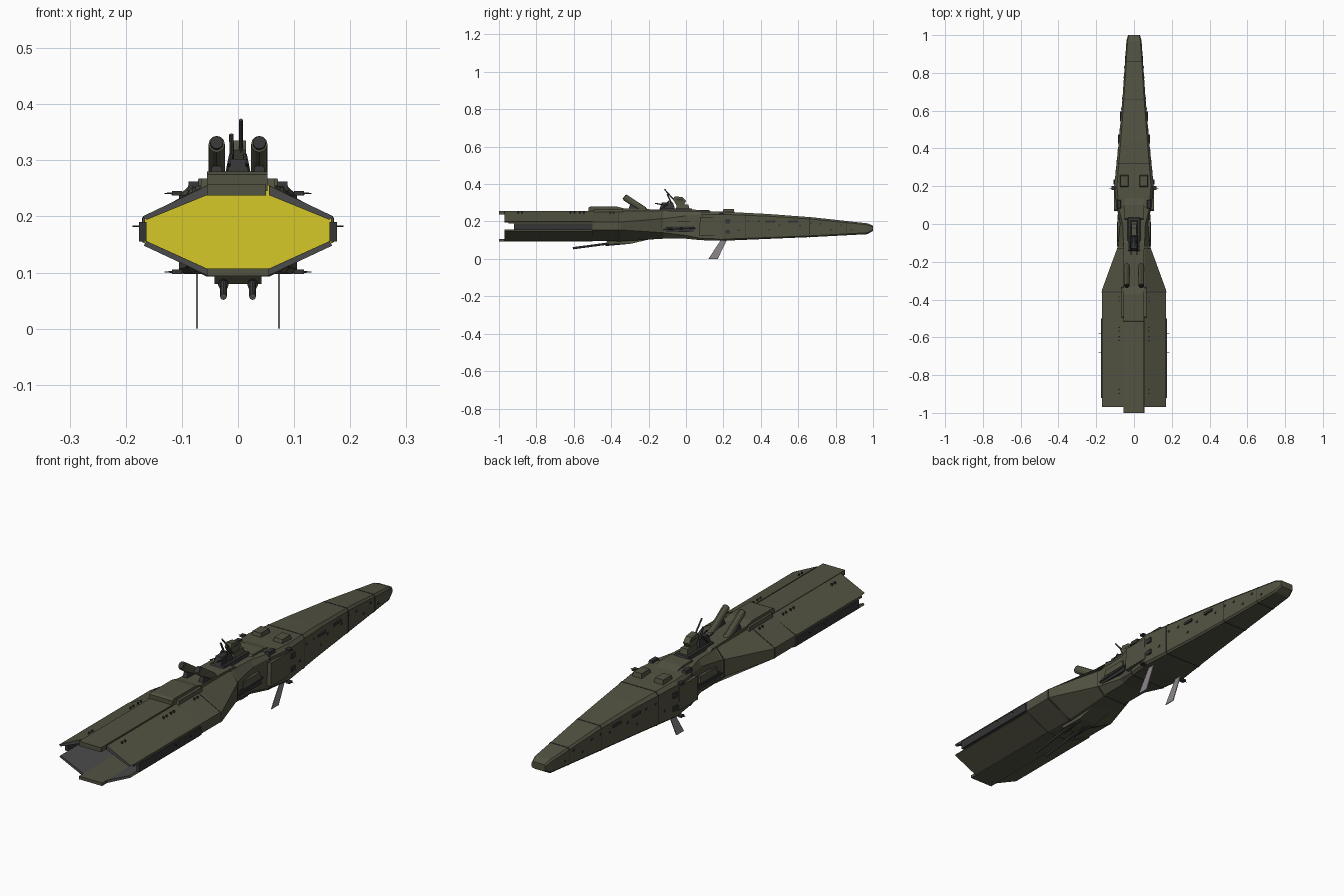
import bpy, bmesh, math, random
from mathutils import Vector, Matrix

if "Cube" in bpy.data.objects:
    bpy.data.objects.remove(bpy.data.objects["Cube"])
random.seed(3)

def material(name, r, g, b):
    m = bpy.data.materials.new(name)
    m.diffuse_color = (r, g, b, 1)
    m.use_nodes = True
    m.node_tree.nodes["Principled BSDF"].inputs["Base Color"].default_value = m.diffuse_color
    return m
OLIVE = material("olive hull", .085, .085, .055)
DARK = material("dark metal", .035, .035, .035)
GREY = material("liner grey", .07, .07, .072)
PALE = material("pale fin grey", .26, .24, .26)
GLOW = material("engine yellow", .66, .58, .02)

def finish(name, bm, *mats):
    bmesh.ops.recalc_face_normals(bm, faces=bm.faces)
    me = bpy.data.meshes.new(name)
    bm.to_mesh(me)
    bm.free()
    for m in mats:
        me.materials.append(m)
    ob = bpy.data.objects.new(name, me)
    bpy.context.collection.objects.link(ob)
    return ob

def box(name, mat, x, y, z, taper=1.0):
    """Box from (min, max) ranges; taper shrinks the top."""
    bm = bmesh.new()
    bmesh.ops.create_cube(bm, size=1)
    for v in bm.verts:
        k = taper if v.co.z > 0 else 1
        v.co = Vector(((x[0]+x[1])/2 + v.co.x*k*(x[1]-x[0]),
                       (y[0]+y[1])/2 + v.co.y*k*(y[1]-y[0]),
                       (z[0]+z[1])/2 + v.co.z*(z[1]-z[0])))
    return finish(name, bm, mat)

def both(name, mat, x, y, z, taper=1.0):
    for n, s in (("right_", 1), ("left_", -1)):
        box(n + name, mat, sorted((x[0]*s, x[1]*s)), y, z, taper)

def loft(name, rings, *mats):
    bm = bmesh.new()
    vs = [[bm.verts.new(p) for p in r] for r in rings]
    n = len(vs[0])
    for a, b in zip(vs, vs[1:]):
        for i in range(n):
            bm.faces.new((a[i], a[(i+1) % n], b[(i+1) % n], b[i]))
    bm.faces.new(vs[0])
    bm.faces.new(vs[-1])
    return finish(name, bm, *mats)

def side_extrude(name, mat, pts, x0, x1):
    return loft(name, [[(x, y, z) for y, z in pts] for x in (x0, x1)], mat)

def rod(name, mat, a, b, r, r2=None, seg=8, flat=1.0):
    a, b = Vector(a), Vector(b)
    d = b - a
    bm = bmesh.new()
    bmesh.ops.create_cone(bm, cap_ends=True, segments=seg, radius1=r,
                          radius2=r if r2 is None else r2, depth=d.length)
    rot = d.to_track_quat('Z', 'Y').to_matrix().to_4x4()
    bm.transform(Matrix.Translation((a+b)/2) @ rot @ Matrix.Diagonal((1, flat, 1, 1)))
    return finish(name, bm, mat)

# Hull stations: y, deck half width, deck z, side half width, side top z, side low z, keel half width, keel z
ST = [(1.0, .027, .178, .032, .172, .155, .027, .15),
      (.97, .034, .190, .040, .182, .140, .034, .132),
      (.68, .052, .222, .060, .212, .124, .054, .117),
      (.44, .070, .240, .080, .228, .114, .073, .107),
      (.20, .090, .252, .105, .238, .106, .096, .097),
      (.08, .080, .254, .090, .238, .110, .082, .100),
      (.0, .060, .255, .074, .230, .125, .058, .108),
      (-.12, .055, .255, .086, .215, .140, .056, .108),
      (-.35, .055, .256, .170, .197, .155, .055, .094),
      (-.5, .055, .256, .170, .197, .155, .055, .096)]

def ring(s, k=0.0):
    y, t, zt, w, zu, zl, b, zb = s
    half = [(t+k, zt+k), (w+k, zu+k*.5), (w+k, zl-k*.5), (b+k, zb-k)]
    return [(x, y, z) for x, z in half] + [(-x, y, z) for x, z in half[::-1]]

def station(y):
    for a, b in zip(ST, ST[1:]):
        if a[0] >= y >= b[0]:
            f = (a[0]-y)/(a[0]-b[0])
            return tuple(p+(q-p)*f for p, q in zip(a, b))

# Main hull; its rear face is the glowing engine
hull = loft("main_hull", [ring(s) for s in ST], OLIVE, GLOW)
for p in hull.data.polygons:
    if p.normal.y < -.99 and p.center.y < -.45:
        p.material_index = 1
# Panel seams around the hull
for i, y in enumerate((.86, .66, .32, .09, -.13, -.36)):
    loft(f"hull_seam_{i}", [ring(station(y+d), .0012) for d in (.002, -.002)], DARK)

# Stern shroud: open plates around the engine
box("stern_top_plate", OLIVE, (-.055, .05), (-1, -.5), (.237, .257))
box("stern_keel_plate", OLIVE, (-.055, .055), (-1, -.5), (.094, .107))
for n, s in (("right", 1), ("left", -1)):
    for nm, pts in (("upper", [(.055, .255), (.17, .2), (.163, .194), (.055, .238)]),
                    ("lower", [(.055, .095), (.168, .148), (.163, .156), (.055, .107)])):
        ob = loft(f"{n}_stern_{nm}_plate",
                  [[(x*s, y, z) for x, z in pts] for y in (-.97, -.5)], OLIVE, GREY)
        for p in ob.data.polygons:      # inner lining and rim
            inward = p.normal.z * (p.center.z - .175)
            if p.normal.y < -.9 or (inward < 0 and abs(p.normal.y) < .5 and abs(p.normal.z) > .8):
                p.material_index = 1
both("stern_side_strip", DARK, (.163, .176), (-.92, -.5), (.155, .19))
both("stern_rail", OLIVE, (.166, .170), (-.95, -.36), (.188, .198))
for y in (-.58, -.68):
    for s in (1, -1):
        rod("stern_side_spike", DARK, (.17*s, y, .182), (.188*s, y, .182), .0015, seg=5)

# Dorsal hump and forward deck
side_extrude("dorsal_hump", OLIVE, [(-.52, .245), (-.52, .275), (-.51, .28), (-.37, .28),
             (-.33, .27), (-.1, .262), (-.08, .25)], -.055, .053)
both("hump_shoulder", OLIVE, (.05, .066), (-.5, -.33), (.235, .268), .9)
side_extrude("forward_deck", OLIVE, [(.02, .25), (.03, .263), (.1, .262), (.15, .25)], -.05, .05)
both("deck_pod", OLIVE, (.028, .074), (.195, .26), (.245, .268), .85)
both("shoulder_box", DARK, (.068, .09), (.08, .13), (.245, .262), .8)
side_extrude("belly_block", OLIVE, [(-.43, .1), (-.41, .08), (-.3, .08), (-.18, .108)], -.042, .042)

# Bridge tower, masts and guns
box("tower_base", DARK, (-.034, .034), (-.15, .04), (.25, .27), .9)
box("tower_core", DARK, (-.02, .02), (-.14, -.06), (.27, .302), .75)
box("bridge_block", OLIVE, (-.02, .02), (-.055, .02), (.262, .292), .8)
side_extrude("bridge_head", OLIVE, [(-.07, .318), (-.06, .335), (-.02, .33), (.0, .31),
             (-.01, .29), (-.05, .285)], -.014, .014)
box("bridge_window", DARK, (-.0145, .0145), (-.05, -.015), (.313, .319))
rod("main_mast", GREY, (.005, -.06, .31), (.005, -.115, .372), .0035)
rod("short_mast", GREY, (-.01, -.07, .28), (-.012, -.10, .346), .004)
for s in (1, -1):
    rod("tower_strut", DARK, (.022*s, -.13, .26), (.012*s, -.09, .31), .004, seg=6)
    rod("tower_gun", DARK, (.016*s, -.1, .285), (.016*s, -.165, .297), .003, seg=6)
    # Launcher tubes tilted up towards the stern
    x = .038*s
    rod("launcher_tube", OLIVE, (x, -.225, .262), (x, -.327, .329), .0145, seg=12, flat=1.2)
    rod("launcher_mouth", DARK, (x, -.327, .329), (x, -.331, .332), .0115, seg=12, flat=1.2)
    rod("launcher_tail", OLIVE, (x, -.21, .252), (x, -.225, .262), .009, .0145, seg=12, flat=1.2)
    box("launcher_mount", DARK, (x-.012, x+.012), (-.31, -.24), (.258, .29), .7)
    # Belly guns
    x = .026*s
    rod("belly_barrel", GREY, (x, -.37, .088), (x, -.605, .057), .006)
    rod("belly_breech", DARK, (x, -.32, .088), (x, -.43, .078), .0095)
    # Ventral fins
    side_extrude("ventral_fin", PALE, [(.185, .1), (.218, .1), (.17, 0), (.12, 0)],
                 .0715*s, .0745*s)
    # Side antennas
    for z in (.241, .101):
        rod("side_antenna", DARK, (.095*s, .19, z), (.131*s, .19, z), .0025, .001, 6)
        box("antenna_foot", DARK, sorted((.1*s, .118*s)), (.18, .2), (z-.004, z+.004))
    # Waist broadside gun
    rod("waist_barrel", DARK, (.086*s, -.12, .158), (.083*s, .05, .166), .005)

# Waist fittings
both("waist_housing", OLIVE, (.06, .088), (-.09, .03), (.172, .2), .9)
both("waist_gunport", DARK, (.06, .086), (-.11, .04), (.145, .172))

# Side plates on the prow
both("prow_side_plate", OLIVE, (.08, .107), (.07, .2), (.125, .225), .92)
both("prow_vent", DARK, (.09, .1085), (.21, .235), (.19, .212))
both("prow_vent_low", DARK, (.09, .1085), (.21, .235), (.135, .155))
for y in (.45, .57):
    w = station(y)[3]
    both("prow_blister", DARK, (w-.01, w+.006), (y-.025, y+.025), (.195, .205))

# Small portholes along the prow and deck studs on the stern
for i in range(12):
    y = .28 + i*.055
    s = station(y)
    z = s[5] + (s[4]-s[5])*random.choice((.35, .6, .75))
    both("porthole", DARK, (s[3]-.006, s[3]+.002), (y-.005, y+.005), (z-.004, z+.004))
for y in (-.9, -.62, -.57, -.41):
    for k in (0, .02):
        both("stern_stud", DARK, (.075, .081), (y+k, y+k+.006), (.24, .252))
